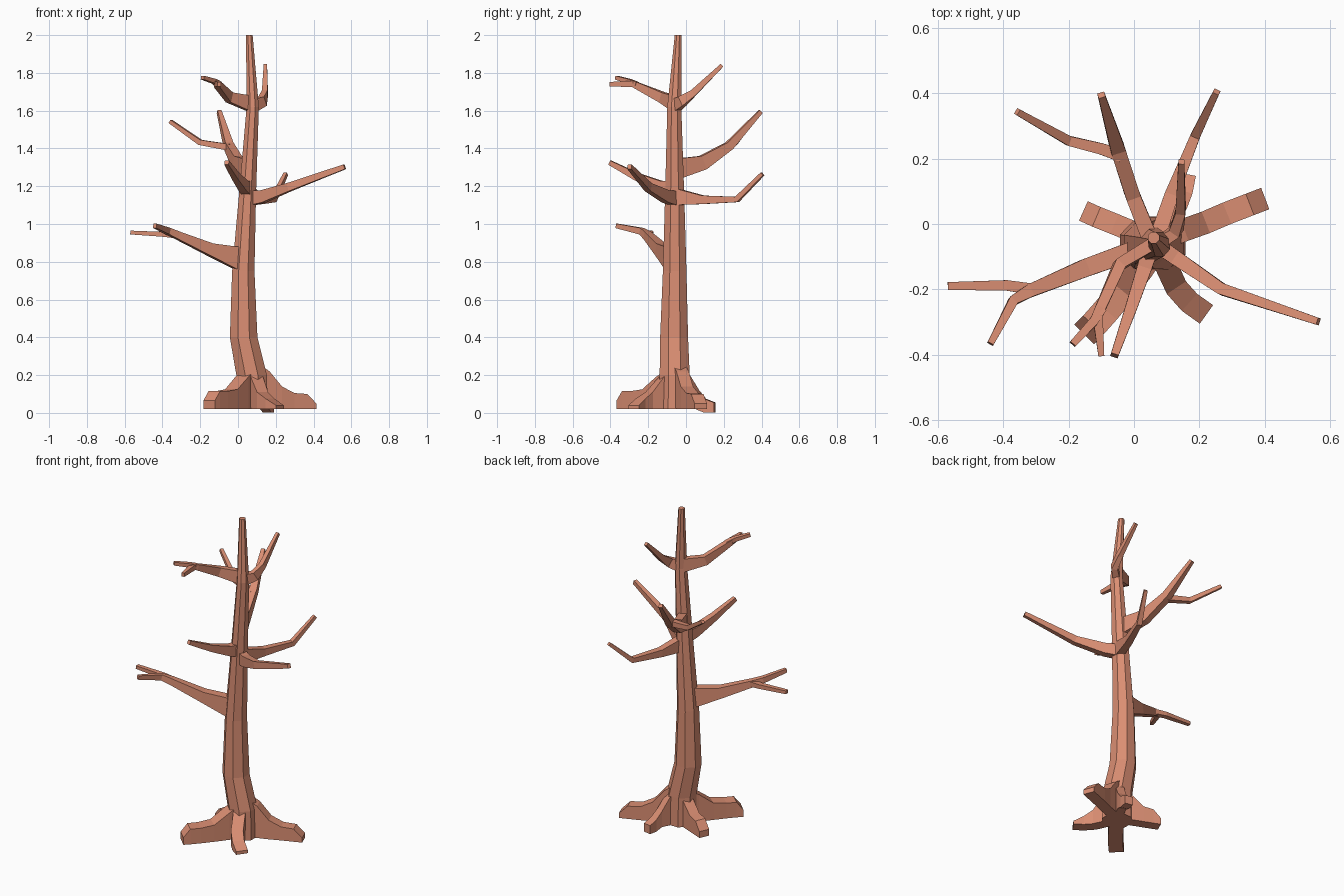
import bpy, bmesh, math
from mathutils import Vector

bark = bpy.data.materials.new("bark")
bark.diffuse_color = (0.70, 0.27, 0.17, 1)


def loft(name, pts, sides=4, flat=None):
    """Sweep a section along (x, y, z, width, height) points.
    flat='ring' keeps sections horizontal, flat='wall' keeps them upright."""
    bm = bmesh.new()
    P = [Vector(p[:3]) for p in pts]
    k = 1 / math.cos(math.pi / sides) if sides == 4 else 1
    rings = []
    for i, p in enumerate(pts):
        t = Vector()
        if i > 0:
            t += (P[i] - P[i - 1]).normalized()
        if i < len(P) - 1:
            t += (P[i + 1] - P[i]).normalized()
        if flat == 'ring':
            u, v = Vector((1, 0, 0)), Vector((0, 1, 0))
        else:
            if flat == 'wall':
                t.z = 0
            t.normalize()
            u = t.cross(Vector((0, 0, 1))).normalized()
            v = u.cross(t)
        ring = []
        for j in range(sides):
            a = 2 * math.pi * (j + 0.5) / sides
            ring.append(bm.verts.new(P[i] + u * (math.cos(a) * k * p[3] / 2)
                                     + v * (math.sin(a) * k * p[4] / 2)))
        rings.append(ring)
    for a, b in zip(rings, rings[1:]):
        for j in range(sides):
            n = (j + 1) % sides
            bm.faces.new((a[j], a[n], b[n], b[j]))
    bm.faces.new(rings[0][::-1])
    bm.faces.new(rings[-1])
    bmesh.ops.recalc_face_normals(bm, faces=bm.faces)
    me = bpy.data.meshes.new(name)
    bm.to_mesh(me)
    bm.free()
    me.materials.append(bark)
    ob = bpy.data.objects.new(name, me)
    bpy.context.collection.objects.link(ob)


def root(name, width, pts, end_drop=0.0):
    """Upright root: points are (x, y, top height)."""
    out = []
    for i, (x, y, top) in enumerate(pts):
        bot = 0.02 - (end_drop if i >= len(pts) - 2 else 0)
        out.append((x, y, (top + bot) / 2, width, top - bot))
    loft(name, out, 4, 'wall')


# trunk
loft("trunk", [(0.075, -0.06, 0.02, 0.18, 0.18), (0.072, -0.06, 0.20, 0.175, 0.172),
               (0.030, -0.063, 0.40, 0.158, 0.16), (0.028, -0.06, 0.75, 0.128, 0.135),
               (0.050, -0.06, 1.15, 0.098, 0.11), (0.078, -0.062, 1.62, 0.07, 0.08),
               (0.060, -0.042, 2.0, 0.038, 0.038)], 8, 'ring')

# roots
root("root_right", 0.07, [(0.07, -0.05, 0.28), (0.155, -0.018, 0.22), (0.22, 0.005, 0.14),
                          (0.285, 0.033, 0.105), (0.355, 0.06, 0.10), (0.402, 0.078, 0.05)])
root("root_front_left", 0.085, [(0.07, -0.06, 0.24), (0.02, -0.135, 0.19), (-0.035, -0.205, 0.125),
                                (-0.085, -0.265, 0.115), (-0.125, -0.31, 0.115), (-0.153, -0.338, 0.065)])
root("root_front_right", 0.07, [(0.075, -0.06, 0.24), (0.10, -0.13, 0.19), (0.13, -0.195, 0.11),
                                (0.17, -0.24, 0.075), (0.222, -0.277, 0.04)])
root("root_back_left", 0.065, [(0.06, -0.06, 0.22), (0.00, -0.025, 0.18), (-0.06, 0.0, 0.12),
                               (-0.115, 0.022, 0.11), (-0.155, 0.04, 0.06)])
root("root_back", 0.05, [(0.08, -0.06, 0.24), (0.115, 0.01, 0.20), (0.14, 0.06, 0.12),
                         (0.155, 0.10, 0.075), (0.165, 0.152, 0.055)], 0.018)

# low left branch with fork
loft("branch_low_left", [(0.03, -0.07, 0.81, 0.06, 0.13), (-0.15, -0.135, 0.866, 0.055, 0.065),
                         (-0.32, -0.205, 0.940, 0.04, 0.04), (-0.37, -0.235, 0.962, 0.03, 0.035),
                         (-0.44, -0.367, 0.99, 0.02, 0.024)])
loft("twig_low_left", [(-0.31, -0.20, 0.938, 0.035, 0.032), (-0.39, -0.188, 0.945, 0.032, 0.026),
                       (-0.57, -0.19, 0.955, 0.024, 0.02)])

# right branch
loft("branch_right", [(0.05, -0.05, 1.135, 0.05, 0.08), (0.13, -0.105, 1.145, 0.045, 0.065),
                      (0.27, -0.20, 1.195, 0.036, 0.044), (0.565, -0.299, 1.303, 0.022, 0.026)])

# back right branch
loft("branch_back_right", [(0.065, -0.06, 1.145, 0.05, 0.09), (0.115, 0.09, 1.128, 0.042, 0.045),
                           (0.188, 0.27, 1.13, 0.03, 0.03), (0.253, 0.405, 1.265, 0.02, 0.02)])

# back left branch with fork
loft("branch_back_left", [(0.055, -0.06, 1.29, 0.05, 0.11), (-0.005, 0.09, 1.325, 0.045, 0.075),
                          (-0.05, 0.23, 1.415, 0.045, 0.045), (-0.10, 0.395, 1.595, 0.022, 0.022)])
loft("twig_back_left", [(-0.04, 0.21, 1.405, 0.04, 0.035), (-0.10, 0.23, 1.415, 0.035, 0.032),
                        (-0.20, 0.255, 1.432, 0.03, 0.028), (-0.358, 0.344, 1.543, 0.02, 0.02)])

# front branch
loft("branch_front", [(0.055, -0.06, 1.185, 0.05, 0.08), (0.03, -0.14, 1.20, 0.045, 0.06),
                      (-0.01, -0.26, 1.25, 0.036, 0.04), (-0.06, -0.403, 1.325, 0.024, 0.024)])

# upper left branch with fork
loft("branch_upper_left", [(0.075, -0.05, 1.635, 0.04, 0.085), (-0.045, -0.125, 1.67, 0.036, 0.055),
                           (-0.112, -0.28, 1.742, 0.032, 0.034), (-0.10, -0.405, 1.74, 0.018, 0.024)])
loft("twig_upper_left", [(-0.10, -0.26, 1.737, 0.03, 0.03), (-0.125, -0.30, 1.755, 0.028, 0.025),
                         (-0.188, -0.368, 1.775, 0.022, 0.02)])

# upper back branch
loft("branch_upper_back", [(0.075, -0.06, 1.625, 0.04, 0.07), (0.13, -0.02, 1.65, 0.036, 0.055),
                           (0.143, 0.04, 1.695, 0.03, 0.036), (0.145, 0.19, 1.84, 0.018, 0.02)])
